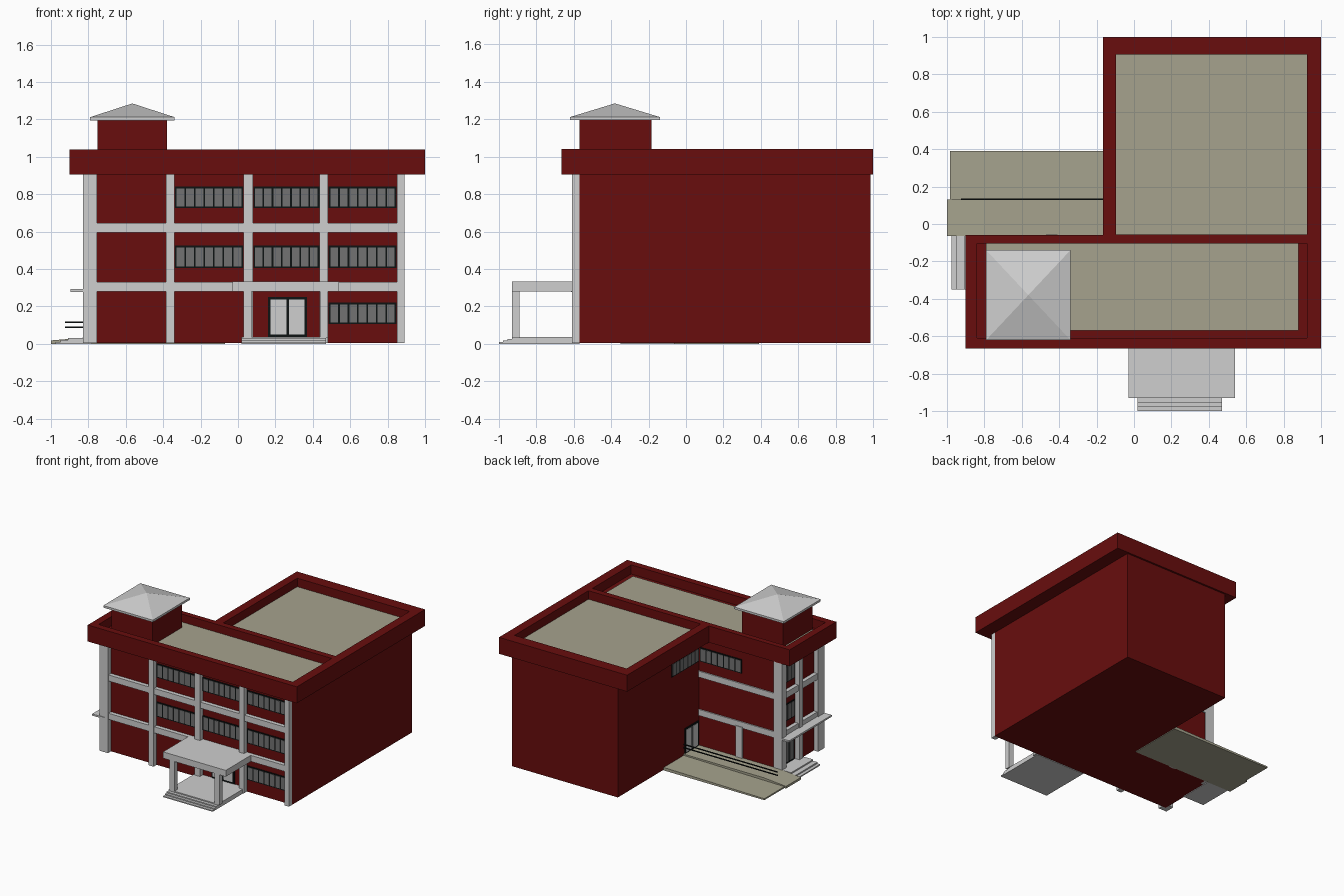
import bpy, bmesh

if "Cube" in bpy.data.objects:
    bpy.data.objects.remove(bpy.data.objects["Cube"])

def material(name, rgb):
    m = bpy.data.materials.new(name)
    m.diffuse_color = (*rgb, 1)
    m.use_nodes = True
    m.node_tree.nodes["Principled BSDF"].inputs["Base Color"].default_value = m.diffuse_color
    return m

RED = material("brick red", (0.14, 0.004, 0.004))
WHITE = material("pale concrete", (0.62, 0.62, 0.62))
TAN = material("roof tan", (0.38, 0.365, 0.27))
BLACK = material("black frame", (0.004, 0.006, 0.006))
GLASS = material("grey glass", (0.17, 0.17, 0.17))

def boxes(name, parts):
    """One object from boxes (x0, x1, y0, y1, z0, z1, material)."""
    bm, mats = bmesh.new(), []
    for x0, x1, y0, y1, z0, z1, mat in parts:
        if mat not in mats:
            mats.append(mat)
        vs = bmesh.ops.create_cube(bm, size=1)["verts"]
        for v in vs:
            v.co.x = x1 if v.co.x > 0 else x0
            v.co.y = y1 if v.co.y > 0 else y0
            v.co.z = z1 if v.co.z > 0 else z0
        for f in {f for v in vs for f in v.link_faces}:
            f.material_index = mats.index(mat)
    return finish(name, bm, mats)

def finish(name, bm, mats):
    me = bpy.data.meshes.new(name)
    bm.to_mesh(me)
    bm.free()
    for m in mats:
        me.materials.append(m)
    ob = bpy.data.objects.new(name, me)
    bpy.context.collection.objects.link(ob)
    return ob

def box(name, x0, x1, y0, y1, z0, z1, mat):
    return boxes(name, [(x0, x1, y0, y1, z0, z1, mat)])

def prism(name, profile, y0, y1, mat):
    """Extrude an x-z profile along y."""
    bm = bmesh.new()
    f = bm.faces.new([bm.verts.new((x, y0, z)) for x, z in profile])
    ext = bmesh.ops.extrude_face_region(bm, geom=[f])["geom"]
    for v in ext:
        if isinstance(v, bmesh.types.BMVert):
            v.co.y = y1
    bmesh.ops.recalc_face_normals(bm, faces=bm.faces)
    return finish(name, bm, [mat])

def glazing(name, axis, plane, sign, u0, u1, z0, z1, n, pane=GLASS, edge=0.009):
    """Black plate with n panes on a wall facing sign along axis."""
    def plate(a, b, c, d, t, mat):
        p, q = sorted((plane - sign * 0.004, plane + sign * t))
        return (a, b, p, q, c, d, mat) if axis == "y" else (p, q, a, b, c, d, mat)
    parts = [plate(u0, u1, z0, z1, 0.005, BLACK)]
    w = (u1 - u0 - edge) / n
    for i in range(n):
        a = u0 + edge + i * w
        parts.append(plate(a, a + w - edge, z0 + edge, z1 - edge, 0.008, pane))
    return boxes(name, parts)

def parapet(name, ox0, ox1, oy0, oy1, ix0, ix1, iy0, iy1):
    z0, z1 = 0.905, 1.04
    boxes(name, [(ox0, ox1, oy0, iy0, z0, z1, RED), (ox0, ox1, iy1, oy1, z0, z1, RED),
                 (ox0, ix0, iy0, iy1, z0, z1, RED), (ix1, ox1, iy0, iy1, z0, z1, RED),
                 (ix0, ix1, iy0, iy1, z0, 0.965, RED)])

# Wings
box("front_wing_walls", -0.79, 0.89, -0.57, -0.07, 0.005, 0.91, RED)
box("back_wing_walls", -0.07, 0.89, -0.07, 0.985, 0.005, 0.91, RED)
parapet("front_parapet", -0.9, 1.0, -0.665, -0.06, -0.84, 0.925, -0.61, -0.105)
parapet("back_parapet", -0.165, 1.0, -0.06, 1.0, -0.095, 0.925, -0.055, 0.905)
box("front_roof_deck", -0.79, 0.88, -0.57, -0.105, 0.96, 0.975, TAN)
box("back_roof_deck", -0.095, 0.925, -0.055, 0.905, 0.96, 0.97, TAN)

# Stair tower with hipped cap
box("tower", -0.75, -0.38, -0.57, -0.185, 0.96, 1.2, RED)
box("tower_eave", -0.79, -0.34, -0.62, -0.14, 1.195, 1.212, WHITE)
bm = bmesh.new()
base = [bm.verts.new((x, y, 1.212)) for x, y in
        ((-0.79, -0.62), (-0.34, -0.62), (-0.34, -0.14), (-0.79, -0.14))]
apex = bm.verts.new((-0.565, -0.38, 1.285))
bm.faces.new(base[::-1])
for i in range(4):
    bm.faces.new((base[i], base[(i + 1) % 4], apex))
finish("tower_roof", bm, [WHITE])

# Front pilasters
for i, (a, b) in enumerate([(-0.385, -0.34), (0.03, 0.08), (0.435, 0.48), (0.85, 0.89)]):
    box(f"front_pilaster_{i}", a, b, -0.61, -0.57, 0.005, 0.907, WHITE)
# Corner and left side pilasters
box("front_corner_pilaster", -0.83, -0.755, -0.61, -0.53, 0.005, 0.907, WHITE)
box("back_corner_pilaster", -0.83, -0.755, -0.12, -0.06, 0.005, 0.907, WHITE)
box("left_pilaster", -0.83, -0.78, -0.33, -0.285, 0.005, 0.907, WHITE)
box("back_pilaster", -0.47, -0.41, -0.08, -0.055, 0.005, 0.29, WHITE)

# Floor bands on the front, left and back
for i, (a, b) in enumerate([(0.28, 0.33), (0.595, 0.645)]):
    box(f"front_band_{i}", -0.78, 0.87, -0.603, -0.56, a, b, WHITE)
    box(f"left_band_{i}", -0.822, -0.78, -0.55, -0.1, a, b, WHITE)
    box(f"back_band_{i}", -0.78, -0.07, -0.08, -0.06, a, b, WHITE)

# Front windows
for i, (a, b) in enumerate([(-0.338, 0.027), (0.082, 0.435), (0.485, 0.847)]):
    for j, (c, d) in enumerate([(0.725, 0.84), (0.405, 0.525)]):
        glazing(f"front_window_{i}_{j}", "y", -0.57, -1, a, b, c, d, 7)
glazing("front_ground_window", "y", -0.57, -1, 0.485, 0.847, 0.105, 0.22, 7)
glazing("entrance_door", "y", -0.57, -1, 0.16, 0.37, 0.036, 0.25, 2, WHITE, 0.014)

# Back corner windows and door
glazing("back_window", "y", -0.07, 1, -0.46, -0.08, 0.725, 0.84, 7)
glazing("wing_window", "x", -0.07, -1, -0.06, 0.29, 0.725, 0.84, 7)
glazing("wing_door", "x", -0.07, -1, -0.06, 0.12, 0.03, 0.24, 2, WHITE, 0.014)

# Left side windows and door
for j, (c, d) in enumerate([(0.7, 0.84), (0.385, 0.525)]):
    glazing(f"left_window_{j}", "x", -0.79, -1, -0.28, -0.125, c, d, 3)
glazing("left_door", "x", -0.79, -1, -0.27, -0.13, 0.035, 0.24, 2, GLASS, 0.014)
box("left_canopy", -0.895, -0.78, -0.615, -0.06, 0.278, 0.292, WHITE)
for i, x in enumerate([-0.975, -0.95, -0.91]):
    box(f"left_step_{i}", x, -0.78, -0.35, -0.065, 0, 0.01 + 0.011 * i, WHITE)

# Entrance porch
box("porch_canopy", -0.03, 0.54, -0.93, -0.6, 0.28, 0.332, WHITE)
box("porch_floor", 0.02, 0.47, -0.93, -0.57, 0, 0.036, WHITE)
for i, y in enumerate([-1.0, -0.977, -0.955]):
    box(f"porch_step_{i}", 0.02, 0.47, y, -0.92, 0, 0.009 * (i + 1), WHITE)
for i, x in enumerate([0.03, 0.438]):
    box(f"porch_post_{i}", x, x + 0.043, -0.93, -0.89, 0.03, 0.285, WHITE)

# Double ramp with railing
prism("inner_ramp", [(-1.0, 0), (-0.07, 0), (-0.07, 0.035), (-0.8, 0.035), (-1.0, 0.018)],
      -0.065, 0.13, TAN)
prism("outer_ramp", [(-0.985, 0), (-0.07, 0), (-0.07, 0.024), (-0.985, 0.012)],
      0.13, 0.39, TAN)
for i, z in enumerate([0.085, 0.112]):
    box(f"railing_bar_{i}", -0.925, -0.07, 0.127, 0.135, z, z + 0.007, BLACK)
